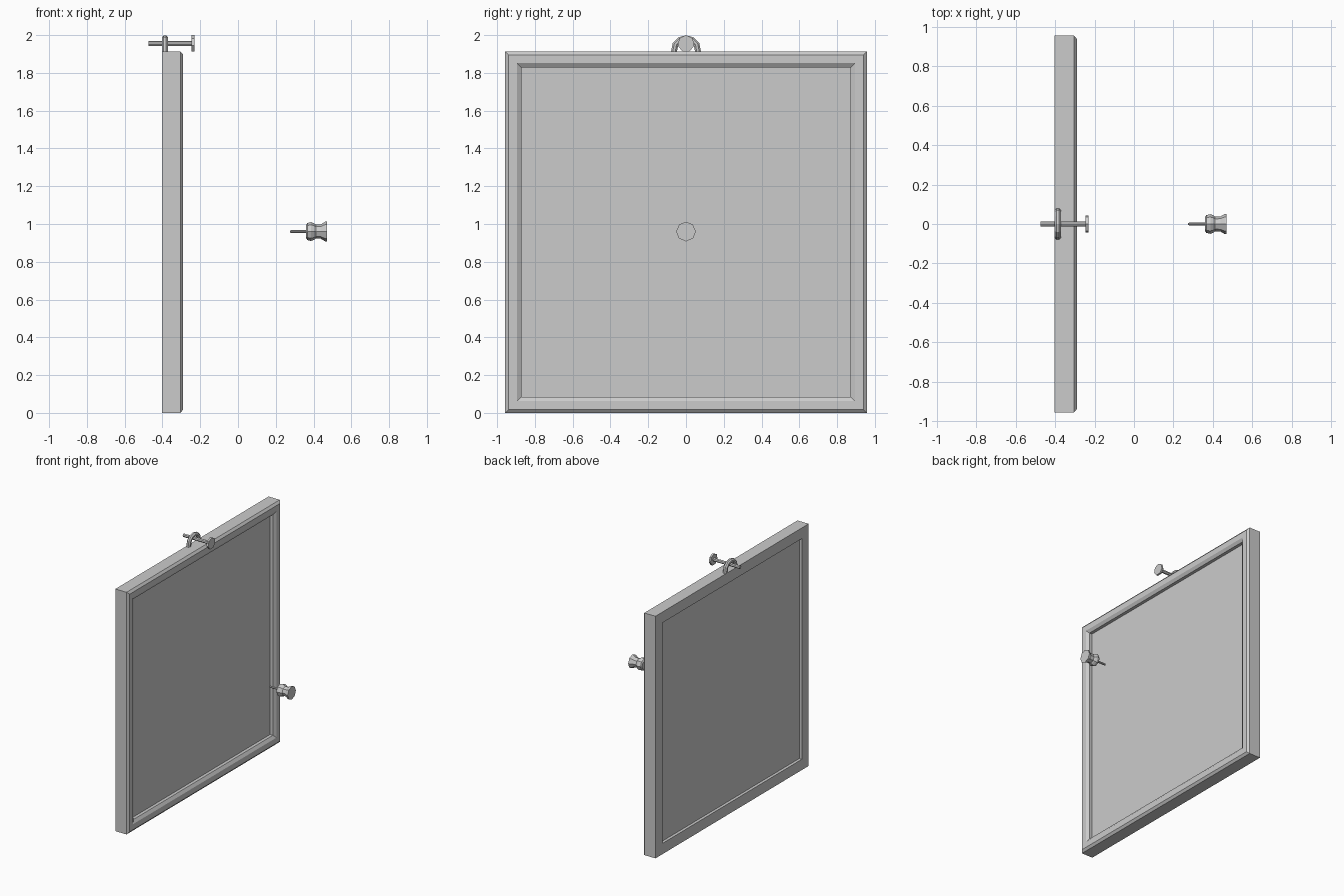
import bpy, bmesh
from math import cos, sin, tau, pi
from mathutils import Vector

if "Cube" in bpy.data.objects:
    bpy.data.objects.remove(bpy.data.objects["Cube"])


def make_object(name, rings, wrap=False, caps=True):
    """Skin consecutive vertex rings; wrap joins the last ring to the first."""
    bm = bmesh.new()
    loops = [[bm.verts.new(p) for p in ring] for ring in rings]
    pairs = list(zip(loops, loops[1:]))
    if wrap:
        pairs.append((loops[-1], loops[0]))
    for a, b in pairs:
        n = len(a)
        for i in range(n):
            j = (i + 1) % n
            bm.faces.new((a[i], a[j], b[j], b[i]))
    if caps and not wrap:
        bm.faces.new(loops[0])
        bm.faces.new(loops[-1])
    bmesh.ops.recalc_face_normals(bm, faces=bm.faces[:])
    mesh = bpy.data.meshes.new(name)
    bm.to_mesh(mesh)
    bm.free()
    ob = bpy.data.objects.new(name, mesh)
    bpy.context.collection.objects.link(ob)
    return ob


def square(inset, x):
    h = HALF - inset
    return [(x, sy * h, MID + sz * h) for sy, sz in ((-1, -1), (1, -1), (1, 1), (-1, 1))]


def lathe_x(name, profile, z, sides):
    """Turned shape around an axis along x; profile holds (x, radius)."""
    return make_object(name, [[(x, r * cos(pi / 2 + tau * i / sides),
                                z + r * sin(pi / 2 + tau * i / sides))
                               for i in range(sides)] for x, r in profile])


HALF, MID = 0.957, 0.957

# Picture frame: moulding profile (inset, x) swept around a square with mitred corners
moulding = [(0, -0.403), (0, -0.305), (0.018, -0.29), (0.062, -0.29),
            (0.085, -0.305), (0.085, -0.403)]
make_object("frame", [square(i, x) for i, x in moulding], wrap=True)

# Panel set back slightly on both sides
make_object("panel", [square(0.08, -0.38), square(0.08, -0.33)])

# Hanging loop: hexagonal tube along a half-ring path
half = [(0.065, 1.905), (0.056, 1.952), (0.033, 1.975)]
path = [Vector((-y, z)) for y, z in half] + [Vector((0, 1.983))] + \
       [Vector((y, z)) for y, z in reversed(half)]
rings = []
for k, p in enumerate(path):
    t = (path[min(k + 1, len(path) - 1)] - path[max(k - 1, 0)]).normalized()
    n = Vector((-t.y, t.x))
    ring = []
    for i in range(8):
        a = tau * (i + 0.5) / 8
        q = p + n * 0.017 * cos(a)
        ring.append((-0.387 + 0.017 * sin(a), q.x, q.y))
    rings.append(ring)
make_object("hanging_loop", rings)

# Nail through the loop
lathe_x("nail", [(-0.475, 0.013), (-0.245, 0.013), (-0.245, 0.045), (-0.23, 0.045)],
        1.955, 7)

# Push pin: needle and flared handle
lathe_x("pin_needle", [(0.275, 0.005), (0.282, 0.008), (0.365, 0.008)], 0.96, 8)
lathe_x("pin_handle", [(0.36, 0.035), (0.367, 0.045), (0.387, 0.05), (0.402, 0.044),
                       (0.412, 0.037), (0.438, 0.038), (0.462, 0.052), (0.47, 0.052)],
        0.96, 8)
